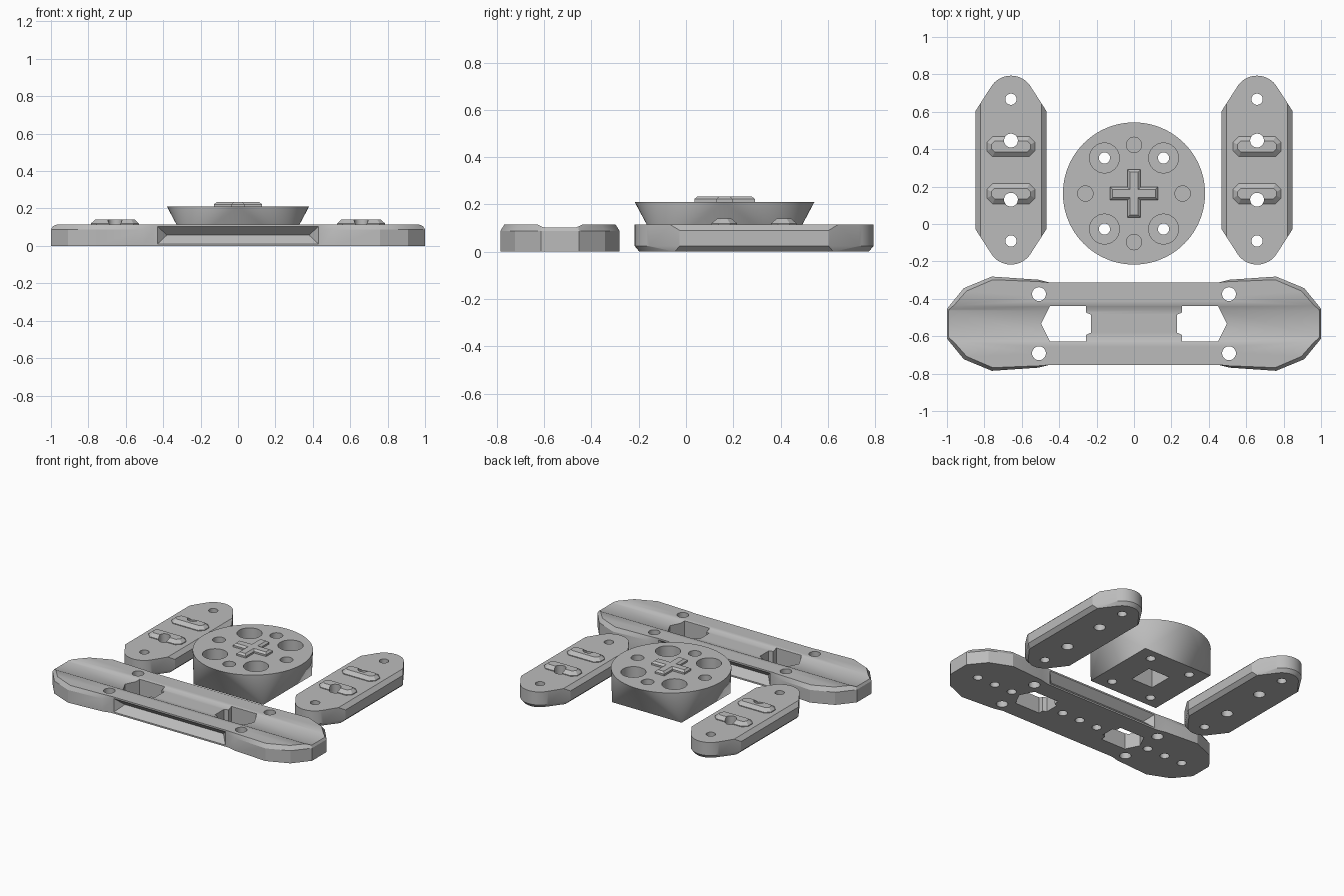
import bpy, bmesh, math

cube = bpy.data.objects.get("Cube")
if cube:
    bpy.data.objects.remove(cube, do_unlink=True)

grey = bpy.data.materials.new("plain grey")
grey.use_nodes = True
COLOUR = (0.5, 0.5, 0.5, 1)
grey.diffuse_color = COLOUR
grey.node_tree.nodes["Principled BSDF"].inputs["Base Color"].default_value = COLOUR

H = 0.115  # thickness of the flat parts


def finish(name, bm):
    bmesh.ops.recalc_face_normals(bm, faces=bm.faces)
    mesh = bpy.data.meshes.new(name)
    bm.to_mesh(mesh)
    bm.free()
    mesh.materials.append(grey)
    ob = bpy.data.objects.new(name, mesh)
    bpy.context.collection.objects.link(ob)
    return ob


def hull(name, points):
    """Convex solid around the points."""
    bm = bmesh.new()
    for p in points:
        bm.verts.new(p)
    res = bmesh.ops.convex_hull(bm, input=bm.verts)
    bmesh.ops.delete(bm, geom=[v for v in bm.verts if not v.link_faces], context='VERTS')
    bmesh.ops.dissolve_limit(bm, angle_limit=0.002, verts=bm.verts, edges=bm.edges)
    return finish(name, bm)


def loft(name, layers):
    """Solid through stacked outlines, given as (z, points)."""
    bm = bmesh.new()
    rings = [[bm.verts.new((x, y, z)) for x, y in pts] for z, pts in layers]
    n = len(rings[0])
    for a, b in zip(rings, rings[1:]):
        for i in range(n):
            j = (i + 1) % n
            bm.faces.new((a[i], a[j], b[j], b[i]))
    bm.faces.new(rings[0][::-1])
    bm.faces.new(rings[-1])
    return finish(name, bm)


def circle(x, y, r, n=32):
    return [(x + r * math.cos(math.tau * i / n), y + r * math.sin(math.tau * i / n)) for i in range(n)]


def at(z, pts):
    return [(x, y, z) for x, y in pts]


def mirrored(quarter):
    """Closed outline from the points of the +x +y quarter, end to middle."""
    right = [(x, -y) for x, y in quarter[::-1]] + quarter
    return right + [(-x, -y) for x, y in right]


def rect(hx, hy):
    return mirrored([(hx, hy)])


def chamfered(hx, hy, c):
    return mirrored([(hx, hy - c), (hx - c, hy)])


def hole(x, y, r, z0=-0.1, z1=0.4):
    return loft("cutter", [(z0, circle(x, y, r)), (z1, circle(x, y, r))])


def cut(ob, cutters):
    for c in cutters:
        m = ob.modifiers.new("cut", 'BOOLEAN')
        m.operation, m.solver, m.object = 'DIFFERENCE', 'EXACT', c
    dg = bpy.context.evaluated_depsgraph_get()
    dg.update()
    mesh = bpy.data.meshes.new_from_object(ob.evaluated_get(dg))
    ob.modifiers.clear()
    ob.data = mesh
    for c in cutters:
        bpy.data.objects.remove(c, do_unlink=True)


parts = []


def place(ob, x, y):
    ob.location = (x, y, 0)
    parts.append(ob)


# Side plates with two drilled ribs each
def plate_ring(z, r, wide_x, wide_y):
    ends = circle(0, 0.38, r, 48) + circle(0, -0.38, r, 48)
    return at(z, ends + rect(wide_x, wide_y))


def plate_holes():
    return [hole(0, s * y, r) for s in (1, -1) for y, r in ((0.379, 0.03), (0.158, 0.037))]


for side, x in (("left", 0.658), ("right", -0.658)):
    plate = hull(side + "_side_plate",
                 plate_ring(0, 0.105, 0.165, 0.335) + plate_ring(0.024, 0.125, 0.19, 0.315)
                 + plate_ring(0.09, 0.125, 0.19, 0.315) + plate_ring(H, 0.125, 0.164, 0.356))
    cut(plate, plate_holes())
    place(plate, x, 0.288)
    for end, s in (("back", 1), ("front", -1)):
        low = [(px, py + s * 0.126) for px, py in chamfered(0.128, 0.054, 0.03)]
        top = [(px, py + s * 0.126) for px, py in chamfered(0.105, 0.029, 0.018)]
        rib = hull(f"{side}_{end}_rib", at(H - 0.005, low) + at(H + 0.005, low) + at(0.141, top))
        cut(rib, plate_holes())
        place(rib, x, 0.288)

# Hub: round on top, square at the bottom
hub = hull("hub", at(0.21, circle(0, 0, 0.38, 96)) + at(0, rect(0.268, 0.268)))
cutters = [loft("cutter", [(-0.1, rect(0.084, 0.084)), (0.15, rect(0.084, 0.084))])]
for sx in (1, -1):
    for sy in (1, -1):
        cutters += [hole(sx * 0.158, sy * 0.19, 0.08, 0.1), hole(sx * 0.158, sy * 0.19, 0.03)]
    cutters += [hole(sx * 0.26, 0, 0.041, 0.11), hole(0, sx * 0.26, 0.041, 0.11)]
cut(hub, cutters)
place(hub, 0, 0.163)


# Cross key on the hub
def cross(a, w):
    return mirrored([(a, w), (w, w), (w, a)])


place(loft("cross_key", [(0.2, cross(0.128, 0.036)), (0.222, cross(0.128, 0.036)),
                         (0.234, cross(0.115, 0.022))]), 0, 0.163)

# Long bar with wide faceted ends
wide = mirrored([(1, 0.08), (0.91, 0.19), (0.76, 0.252), (0.51, 0.235), (0.45, 0.22)])
narrow = mirrored([(0.983, 0.075), (0.895, 0.175), (0.755, 0.235), (0.51, 0.225), (0.45, 0.22)])
bar = loft("long_bar", [(0, wide), (0.088, wide), (H, narrow)])
# shallow groove along the top
cutters = [hull("cutter", [(x, s * y, z) for x in (-1.2, 1.2) for s in (1, -1)
                           for y, z in ((0.07, 0.103), (0.098, H + 0.001), (0.098, 0.2))])]
window = [(0.497, 0), (0.45, 0.094), (0.257, 0.094), (0.257, 0.06), (0.23, 0.048)]
window += [(x, -y) for x, y in window[:0:-1]]
for s in (1, -1):
    # wedge slot in each long side, windows and corner holes
    cutters.append(hull("cutter", [(sx * 0.38, s * 0.17, H / 2) for sx in (1, -1)]
                        + [(sx * 0.44, s * 0.23, H / 2 + dz) for sx in (1, -1) for dz in (0.056, -0.056)]))
    outline = [(s * x, y) for x, y in window]
    cutters.append(loft("cutter", [(-0.1, outline), (0.3, outline)]))
    cutters += [hole(s * 0.508, y, 0.037) for y in (0.158, -0.158)]
# blind holes along the underside
cutters += [hole(x * 0.14, 0, 0.03, -0.1, 0.06) for x in (-6, -5, -4, -1, 0, 1, 4, 5, 6)]
cut(bar, cutters)
place(bar, 0, -0.533)

# Smooth curved faces, keep crisp edges
bpy.ops.object.select_all(action='DESELECT')
for ob in parts:
    ob.select_set(True)
bpy.context.view_layer.objects.active = parts[0]
bpy.ops.object.shade_smooth_by_angle(angle=math.radians(25))
